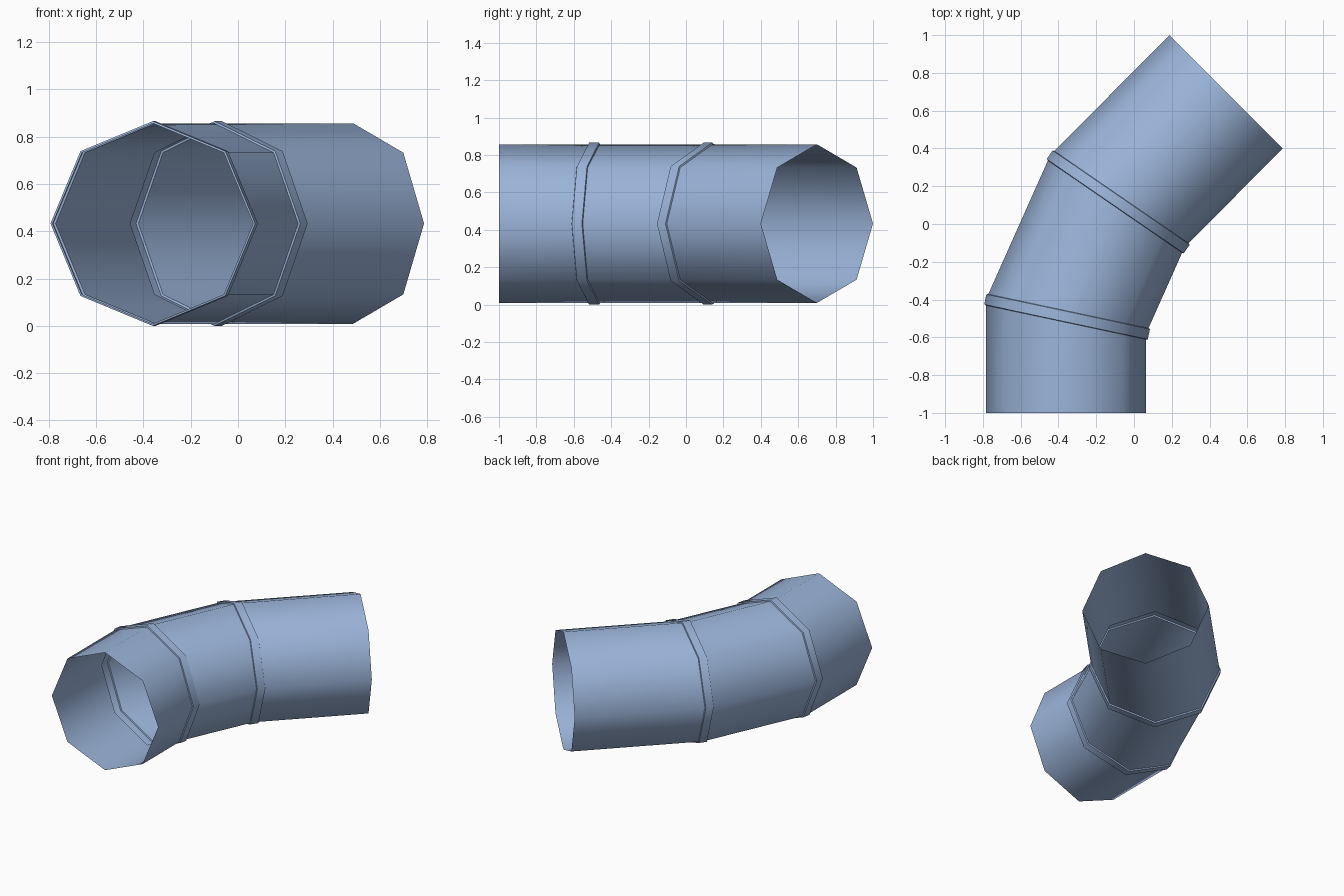
import bpy, bmesh, math
from mathutils import Vector

cube = bpy.data.objects.get("Cube")
if cube:
    bpy.data.objects.remove(cube)

SIDES = 8
RADIUS = 0.424
LIP = 0.009       # how far a collar stands out
HALF = 0.031      # half the collar width
UP = Vector((0, 0, 1))

steel = bpy.data.materials.new("blue grey metal")
steel.use_nodes = True
colour = (0.33, 0.46, 0.70, 1)
steel.diffuse_color = colour
steel.node_tree.nodes["Principled BSDF"].inputs["Base Color"].default_value = colour

# Centre line of the elbow
path = [Vector(p) for p in ((-0.36, -1, 0.433), (-0.36, -0.49, 0.433),
                            (-0.088, 0.12, 0.433), (0.487, 0.70, 0.433))]
dirs = [(b - a).normalized() for a, b in zip(path, path[1:])]
dirs[-1] = Vector((1, 1, 0)).normalized()


def ring(centre, normal, pipe_dir, radius):
    """Octagon of a pipe cut by a plane facing along normal."""
    side = normal.cross(UP).normalized()
    stretch = 1 / normal.dot(pipe_dir)
    points = []
    for i in range(SIDES):
        a = 2 * math.pi * i / SIDES
        points.append(centre + side * math.cos(a) * radius * stretch
                      + UP * math.sin(a) * radius)
    return points


def loft(name, rings):
    """Open tube through a list of rings."""
    bm = bmesh.new()
    loops = [[bm.verts.new(p) for p in r] for r in rings]
    for a, b in zip(loops, loops[1:]):
        for i in range(SIDES):
            j = (i + 1) % SIDES
            bm.faces.new((a[i], b[i], b[j], a[j]))
    # Turn the faces outwards
    middle = sum((v.co for v in bm.verts), Vector()) / len(bm.verts)
    bm.normal_update()
    if sum(f.normal.dot(f.calc_center_median() - middle) for f in bm.faces) < 0:
        bmesh.ops.reverse_faces(bm, faces=bm.faces[:])
    mesh = bpy.data.meshes.new(name)
    bm.to_mesh(mesh)
    bm.free()
    mesh.materials.append(steel)
    obj = bpy.data.objects.new(name, mesh)
    bpy.context.collection.objects.link(obj)
    bpy.ops.object.select_all(action='DESELECT')
    obj.select_set(True)
    bpy.context.view_layer.objects.active = obj
    bpy.ops.object.shade_smooth_by_angle(angle=math.radians(55))


# Raised collars at the two mitred joints
ends = [ring(path[0], dirs[0], dirs[0], RADIUS)]
for k, name in ((1, "front_collar"), (2, "rear_collar")):
    before, after = dirs[k - 1], dirs[k]
    mitre = (before + after).normalized()
    start, stop = path[k] - before * HALF, path[k] + after * HALF
    enter = ring(start, mitre, before, RADIUS)
    leave = ring(stop, mitre, after, RADIUS)
    loft(name, [enter,
                ring(start + before * 0.003, mitre, before, RADIUS + LIP),
                ring(stop - after * 0.003, mitre, after, RADIUS + LIP),
                leave])
    ends += [enter, leave]
ends.append(ring(path[3], dirs[2], dirs[2], RADIUS))

# Straight pipe lengths between the collars
for i, name in enumerate(("front_pipe", "middle_pipe", "rear_pipe")):
    loft(name, ends[2 * i:2 * i + 2])
